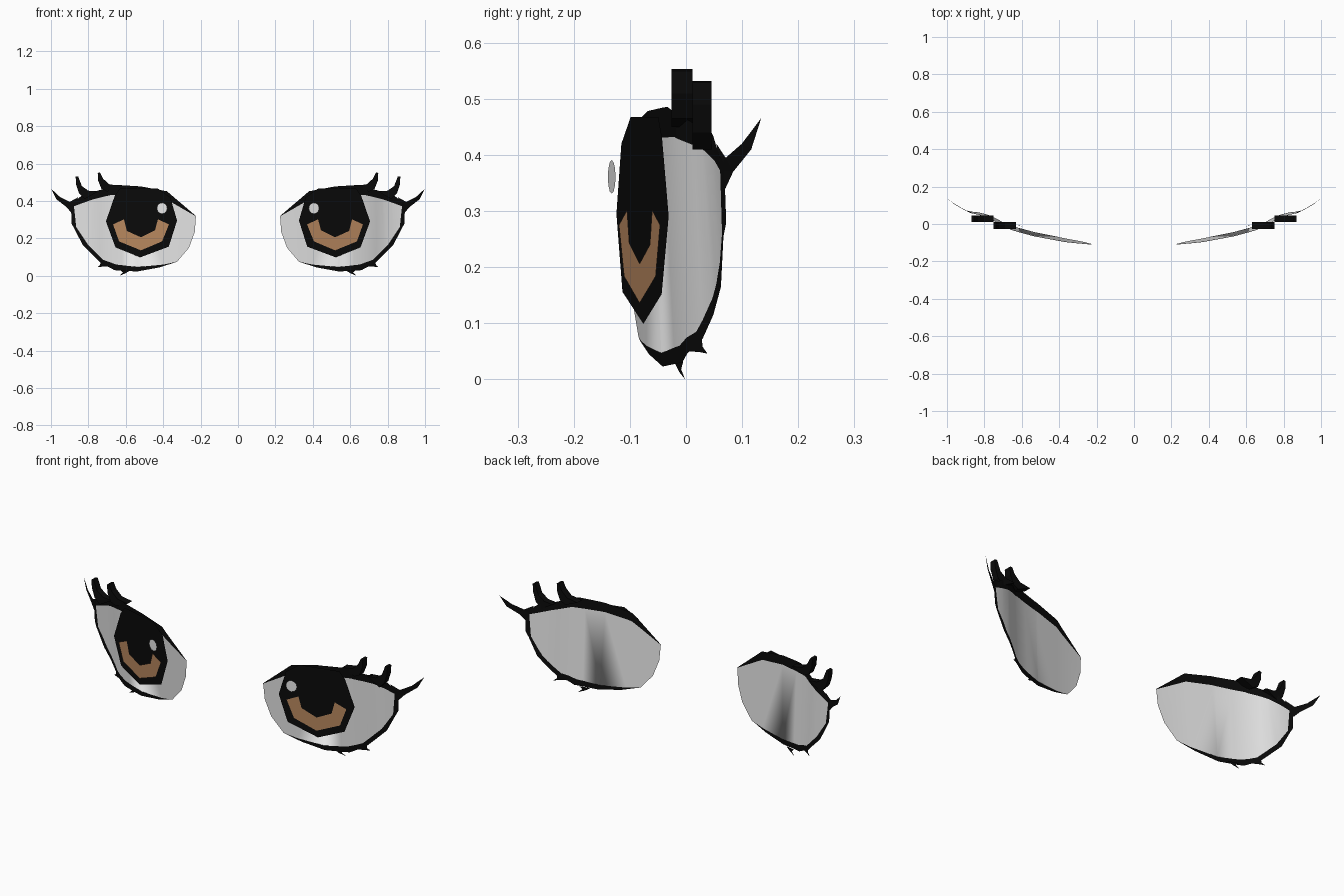
import bpy, bmesh, math

if "Cube" in bpy.data.objects:
    bpy.data.objects.remove(bpy.data.objects["Cube"])


def material(name, rgb):
    m = bpy.data.materials.new(name)
    m.diffuse_color = (*rgb, 1)
    m.use_nodes = True
    m.node_tree.nodes["Principled BSDF"].inputs["Base Color"].default_value = m.diffuse_color
    return m


BLACK = material("black", (0.003, 0.003, 0.003))
WHITE = material("eye white", (0.8, 0.8, 0.8))
BROWN = material("iris brown", (0.47, 0.24, 0.11))

# Curved plan of the eyeball sheet: (x, y)
PLAN = [(.225, -.107), (.35, -.09), (.535, -.054), (.62, -.031), (.69, -.008),
        (.74, .022), (.78, .042), (.83, .058), (.877, .067), (.9, .078),
        (.95, .108), (1.0, .145)]


def eye_surface(x, z):
    x = min(max(x, PLAN[0][0]), PLAN[-1][0])
    for (x0, y0), (x1, y1) in zip(PLAN, PLAN[1:]):
        if x <= x1:
            return y0 + (y1 - y0) * (x - x0) / (x1 - x0) + .05 * (.25 - z)


def iris_plane(offset):
    return lambda x, z: -.124 + .245 * (x - .326) - offset


def finish(name, bm, mat, smooth=False):
    """Make the object and mirror it to the second eye."""
    me = bpy.data.meshes.new(name)
    bm.to_mesh(me)
    bm.free()
    me.materials.append(mat)
    ob = bpy.data.objects.new(name, me)
    bpy.context.collection.objects.link(ob)
    ob.modifiers.new("Mirror", 'MIRROR').use_mirror_merge = False
    if smooth:
        for p in me.polygons:
            p.use_smooth = True
    return ob


def sheet(name, polys, mat, depth, cuts=False, smooth=False):
    """Flat x-z polygons, optionally sliced along the plan, then bent in y."""
    bm = bmesh.new()
    for poly in polys:
        bm.faces.new([bm.verts.new((x, 0, z)) for x, z in poly])
    bmesh.ops.remove_doubles(bm, verts=bm.verts, dist=1e-5)
    if cuts:
        for x, _ in PLAN[1:-1]:
            bmesh.ops.bisect_plane(bm, geom=bm.verts[:] + bm.edges[:] + bm.faces[:],
                                   plane_co=(x, 0, 0), plane_no=(1, 0, 0))
    bmesh.ops.triangulate(bm, faces=[f for f in bm.faces if len(f.verts) > 4])
    bm.normal_update()
    bmesh.ops.reverse_faces(bm, faces=[f for f in bm.faces if f.normal.y > 0])
    for v in bm.verts:
        v.co.y = depth(v.co.x, v.co.z)
    return finish(name, bm, mat, smooth)


def thick_lash(name, outline, y0, y1):
    """Lash outline extruded straight back."""
    bm = bmesh.new()
    face = bm.faces.new([bm.verts.new((x, y0, z)) for x, z in outline])
    ext = bmesh.ops.extrude_face_region(bm, geom=[face], use_keep_orig=True)
    for v in ext["geom"]:
        if isinstance(v, bmesh.types.BMVert):
            v.co.y = y1
    bmesh.ops.recalc_face_normals(bm, faces=bm.faces)
    bmesh.ops.triangulate(bm, faces=[f for f in bm.faces if len(f.verts) > 4])
    return finish(name, bm, BLACK)


# Eye white outline and the matching outer edge of the lid rim
INNER = [(.225, .318), (.385, .41), (.52, .43), (.68, .432), (.77, .41), (.82, .393),
         (.877, .372), (.865, .26), (.805, .17), (.72, .085), (.65, .06), (.535, .047),
         (.40, .06), (.326, .075)]
OUTER = [(.225, .32), (.38, .452), (.52, .478), (.65, .486), (.75, .455), (.81, .448),
         (.893, .385), (.89, .28), (.83, .165), (.735, .07), (.66, .03), (.54, .023),
         (.42, .045), (.326, .075)]
CORNER = [(.262, .15), (.231, .235)]

sheet("eye_white", [INNER + CORNER], WHITE, eye_surface, cuts=True, smooth=True)
rim = []
for i in range(len(INNER) - 1):
    quad = [INNER[i], INNER[i + 1], OUTER[i + 1], OUTER[i]]
    rim.append(list(dict.fromkeys(quad)))
sheet("lid_rim", rim, BLACK, eye_surface, cuts=True)

# Upper lashes: two thick ones and a flat outer wing
thick_lash("upper_lash_inner", [(.63, .48), (.69, .49), (.722, .52), (.738, .553),
                                (.75, .55), (.748, .51), (.73, .465), (.70, .45)],
           -.026, .012)
thick_lash("upper_lash_middle", [(.75, .45), (.80, .455), (.835, .48), (.855, .532),
                                 (.868, .53), (.866, .49), (.85, .44), (.82, .41)],
           .012, .045)
sheet("upper_lash_outer", [[(.855, .42), (.90, .395), (.95, .42), (1.0, .466),
                            (.972, .41), (.92, .37), (.893, .34), (.877, .372)]],
      BLACK, eye_surface)

# Lower lashes
sheet("lower_lash_outer", [[(.69, .05), (.735, .075), (.737, .058), (.752, .046),
                            (.725, .049)]], BLACK, eye_surface)
sheet("lower_lash_inner", [[(.575, .03), (.63, .032), (.615, .018), (.635, 0),
                            (.60, .014)]], BLACK,
      lambda x, z: eye_surface(x, z) + .012)

# Iris disc, brown crescent and highlight
sheet("iris", [[(.326, .295), (.362, .42), (.43, .468), (.63, .468), (.658, .43),
                (.706, .291), (.655, .152), (.522, .099), (.37, .156)]],
      BLACK, iris_plane(0))
left = [(.369, .275), (.428, .302), (.444, .243), (.519, .206), (.519, .136), (.406, .184)]
right = [(.668, .275), (.61, .302), (.594, .24), (.519, .206), (.519, .136), (.636, .184)]
sheet("iris_crescent", [left, right], BROWN, iris_plane(.006))
sheet("highlight", [[(.406 + .028 * math.cos(a * math.pi / 6),
                      .361 + .03 * math.sin(a * math.pi / 6)) for a in range(12)]],
      WHITE, iris_plane(.028))
